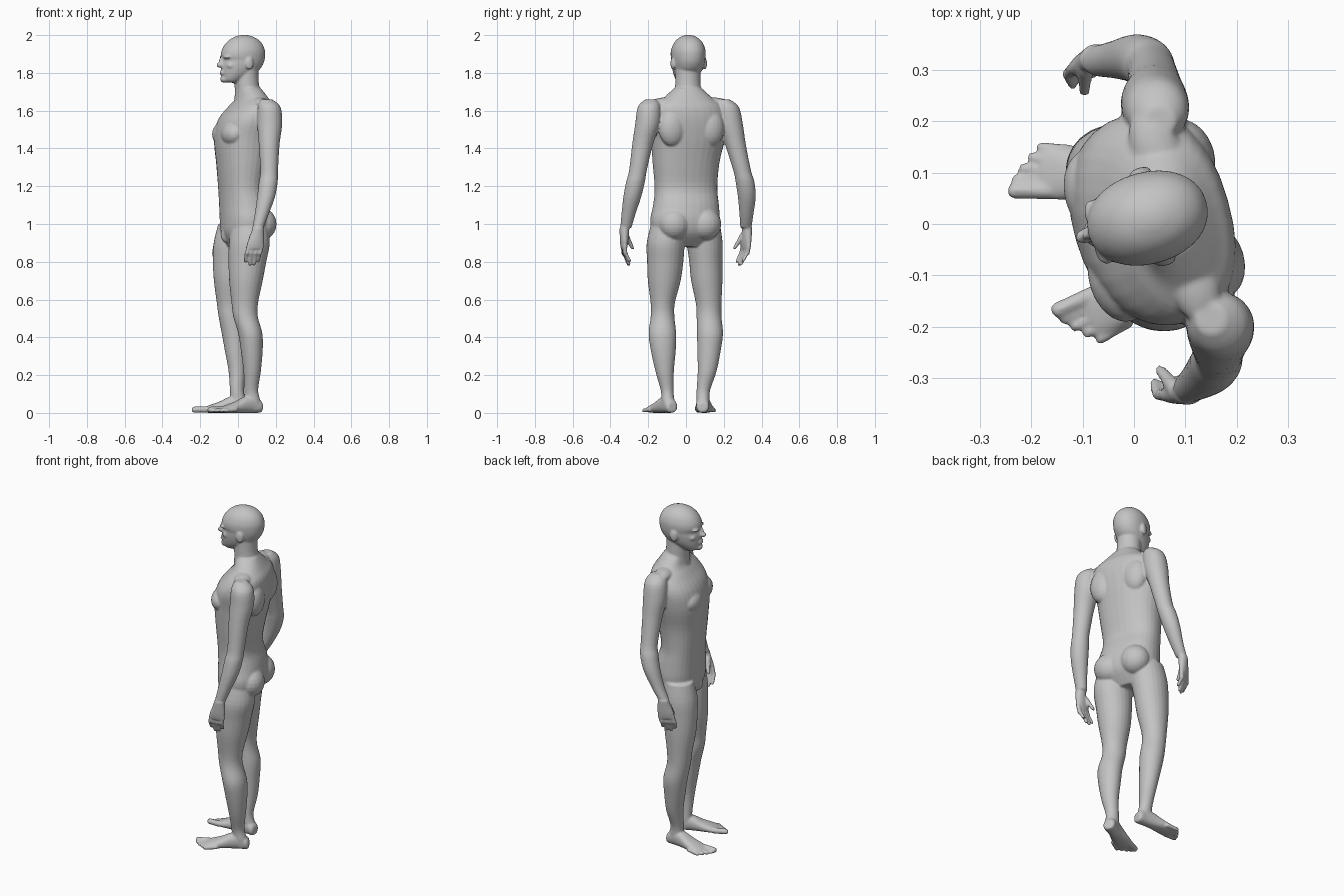
import bpy, bmesh, math
from mathutils import Vector, Matrix

bm = bmesh.new()
UP = Vector((0, 0, 1))


def axes(deg):
    """Forward and left directions of a part that faces -x, turned towards -y."""
    a = math.radians(deg)
    return (Vector((-math.cos(a), -math.sin(a), 0)),
            Vector((math.sin(a), -math.cos(a), 0)))


def spline(a, b, c, d, t):
    return [0.5 * (2 * q + (r - p) * t + (2 * p - 5 * q + 4 * r - s) * t * t
                   + (3 * q - p - 3 * r + s) * t ** 3) for p, q, r, s in zip(a, b, c, d)]


def loft(rings, u, v, power=2.0, segs=24, steps=4):
    """Smooth closed tube through rings of (x, y, z, radius along u, radius along v)."""
    n, dense = len(rings), []
    for i in range(n - 1):
        k = [rings[max(i - 1, 0)], rings[i], rings[i + 1], rings[min(i + 2, n - 1)]]
        dense += [spline(*k, s / steps) for s in range(steps)]
    dense.append(rings[-1])
    loops = []
    for x, y, z, ru, rv in dense:
        loop = []
        for j in range(segs):
            a = 2 * math.pi * j / segs
            c, s = math.cos(a), math.sin(a)
            c = math.copysign(abs(c) ** (2 / power), c)
            s = math.copysign(abs(s) ** (2 / power), s)
            loop.append(bm.verts.new(Vector((x, y, z)) + u * ru * c + v * rv * s))
        loops.append(loop)
    faces = [bm.faces.new(loops[0]), bm.faces.new(loops[-1][::-1])]
    for p, q in zip(loops, loops[1:]):
        for j in range(segs):
            m = (j + 1) % segs
            faces.append(bm.faces.new((p[j], q[j], q[m], p[m])))
    bmesh.ops.recalc_face_normals(bm, faces=faces)


def blob(origin, deg, f, l, z, rf, rl, rz):
    """Ellipsoid placed forward / left of an origin in a turned frame."""
    fwd, left = axes(deg)
    c = Vector((origin[0], origin[1], z)) + fwd * f + left * l
    m = Matrix((fwd * rf, left * rl, UP * rz)).transposed().to_4x4()
    bmesh.ops.create_uvsphere(bm, u_segments=20, v_segments=12, radius=1,
                              matrix=Matrix.Translation(c) @ m)


def digit(start, end, r0, r1, u, v):
    """Tapered finger or toe with a rounded tip."""
    s, e = Vector(start), Vector(end)
    rings = [(*s.lerp(e, t), r0 + (r1 - r0) * t, r0 + (r1 - r0) * t) for t in (0, 0.5, 0.88)]
    rings.append((*e, r1 * 0.45, r1 * 0.45))
    loft(rings, u, v, segs=12)


TURN = 16
F, L = axes(TURN)

# torso
loft([(.02, 0, .88, .07, .10), (.035, -.005, .95, .118, .17), (.04, -.005, 1.02, .128, .186),
      (.03, 0, 1.10, .122, .176), (.015, 0, 1.19, .112, .168), (.02, 0, 1.32, .128, .178),
      (.027, .01, 1.45, .146, .198), (.045, .01, 1.55, .142, .21), (.07, .01, 1.62, .112, .19),
      (.075, .01, 1.665, .08, .135), (.06, .01, 1.72, .058, .072)], F, L, 2.25, 32)
for s in (-1, 1):
    blob((.03, 0), TURN, .085, s * .085, 1.475, .06, .088, .065)     # chest muscle
    blob((.03, 0), TURN, -.105, s * .105, 1.51, .055, .075, .10)     # shoulder blade
    blob((.03, 0), TURN, -.075, s * .085, 1.0, .078, .085, .085)     # buttock
    blob((.05, .01), TURN, -.03, s * .13, 1.635, .05, .09, .035)     # collar muscle
blob((.02, 0), TURN, .085, 0, .945, .03, .03, .045)                  # groin

# neck
loft([(.055, .008, 1.62, .075, .08), (.05, .01, 1.70, .067, .07),
      (.045, .01, 1.76, .064, .067), (.045, .01, 1.84, .062, .066)], F, L)

# head: (forward offset, height, half length, half width)
H = Vector((.025, .011, 0))
head = [(.05, 1.748, .03, .028), (.055, 1.758, .052, .044), (.035, 1.785, .078, .063),
        (.014, 1.815, .102, .076), (.003, 1.845, .112, .083), (-.004, 1.868, .113, .086),
        (-.001, 1.89, .119, .089), (-.003, 1.92, .116, .088), (-.006, 1.955, .098, .076),
        (-.007, 1.982, .068, .054), (-.007, 1.997, .032, .026), (-.007, 2.001, .008, .007)]
loft([(*(H + F * a + UP * z), rf, rl) for a, z, rf, rl in head], F, L, 2.1, 32)
blob(H, TURN, .124, 0, 1.842, .021, .015, .015)      # nose tip
blob(H, TURN, .115, 0, 1.858, .017, .010, .028)      # nose bridge
blob(H, TURN, .110, 0, 1.800, .017, .027, .013)      # lips
blob(H, TURN, .098, 0, 1.767, .026, .027, .02)       # chin
for s in (-1, 1):
    blob(H, TURN, .096, s * .036, 1.884, .02, .03, .010)   # brow
    blob(H, TURN, .076, s * .046, 1.838, .025, .022, .018)  # cheek
    blob(H, TURN, -.012, s * .089, 1.85, .022, .010, .033)  # ear

# arms: (x, y, z, radius)
left_arm = [(.15, -.185, 1.66, .03), (.165, -.195, 1.62, .06), (.168, -.203, 1.53, .066),
            (.165, -.23, 1.42, .055), (.165, -.255, 1.28, .047), (.16, -.268, 1.22, .05),
            (.148, -.285, 1.14, .047), (.125, -.305, 1.05, .037), (.106, -.318, .98, .03)]
right_arm = [(.05, .20, 1.66, .03), (.045, .22, 1.62, .06), (.04, .235, 1.53, .066),
             (.04, .262, 1.42, .055), (.035, .298, 1.28, .047), (.025, .313, 1.22, .05),
             (.002, .322, 1.14, .047), (-.035, .32, 1.05, .037), (-.072, .317, .98, .03)]
for side, arm, turn in ((1, left_arm, 8), (-1, right_arm, 28)):
    loft([(x, y, z, r, r) for x, y, z, r in arm], F, L)
    # hand
    f, l = axes(turn)
    out = l * side
    w = Vector(arm[-1][:3])
    palm = [(0, 0, .03, .026), (.006, -.04, .037, .024), (.014, -.08, .045, .021),
            (.018, -.112, .042, .015)]
    loft([(*(w + f * a + UP * z + out * .008), rf, rl) for a, z, rf, rl in palm], f, l)
    for i, tip in enumerate((-.185, -.203, -.2, -.18)):
        k = .05 - .023 * i
        base = w + f * k + out * .008 - UP * .095
        knuckle = w + f * (k + .012) + out * .004 - UP * .145
        end = w + f * (k + .014) - out * .022 + UP * tip
        digit(base, knuckle, .0125, .0115, f, l)
        digit(knuckle + UP * .012, end, .0115, .009, f, l)
    digit(w + f * .025 - UP * .03, w + f * .052 - out * .045 - UP * .115, .017, .010, f, l)

# legs: (x, y, z, half depth, half width)
left_leg = [(.06, -.1, 1.0, .095, .085), (.06, -.108, .9, .108, .1), (.05, -.11, .8, .1, .096),
            (.042, -.115, .7, .089, .087), (.036, -.123, .58, .07, .064),
            (.04, -.124, .51, .065, .063), (.065, -.125, .42, .064, .073),
            (.073, -.12, .33, .058, .066), (.075, -.113, .22, .046, .049),
            (.07, -.1, .12, .037, .034), (.077, -.095, .06, .042, .034),
            (.08, -.093, .012, .038, .03)]
right_leg = [(-.01, .1, 1.0, .095, .08), (-.025, .1, .9, .104, .094), (-.035, .105, .8, .098, .088),
             (-.04, .11, .7, .088, .083), (-.042, .12, .58, .07, .068),
             (-.038, .122, .51, .065, .066), (-.02, .127, .42, .066, .069),
             (-.012, .122, .33, .058, .062), (-.004, .112, .22, .046, .05),
             (-.006, .092, .12, .037, .036), (.002, .09, .06, .042, .034),
             (.004, .088, .012, .038, .03)]
foot = [(-.052, .02, .03, .02), (-.042, .033, .034, .033), (0, .035, .046, .046),
        (.05, .039, .042, .042), (.1, .046, .030, .030), (.15, .051, .021, .021),
        (.185, .047, .015, .013)]
for side, leg, turn in ((1, left_leg, 27), (-1, right_leg, -3)):
    loft(leg, Vector((1, 0, 0)), Vector((0, 1, 0)))
    # foot and toes
    f, l = axes(turn)
    inner = l * -side
    a = Vector((leg[-2][0], leg[-2][1], 0))
    loft([(*(a + f * t + UP * z), w, h) for t, w, z, h in foot], l, UP, 2.3)
    for i, tip in enumerate((.246, .24, .228, .212, .195)):
        k = .036 - .021 * i
        r = .017 if i == 0 else .0115
        digit(a + f * (tip - .08) + inner * k * .95 + UP * .018,
              a + f * tip + inner * k * 1.05 + UP * r, r, r * .9, l, UP)

mesh = bpy.data.meshes.new("standing_figure")
bm.to_mesh(mesh)
bm.free()
body = bpy.data.objects.new("standing_figure", mesh)
bpy.context.collection.objects.link(body)

# plain grey surface
grey = bpy.data.materials.new("plain_grey")
grey.diffuse_color = (.55, .55, .55, 1)
mesh.materials.append(grey)

# fuse all parts into one smooth skin
fuse = body.modifiers.new("fuse", 'REMESH')
fuse.mode = 'VOXEL'
fuse.voxel_size = .0055
fuse.use_smooth_shade = True
soft = body.modifiers.new("soften", 'SMOOTH')
soft.factor = .5
soft.iterations = 5
